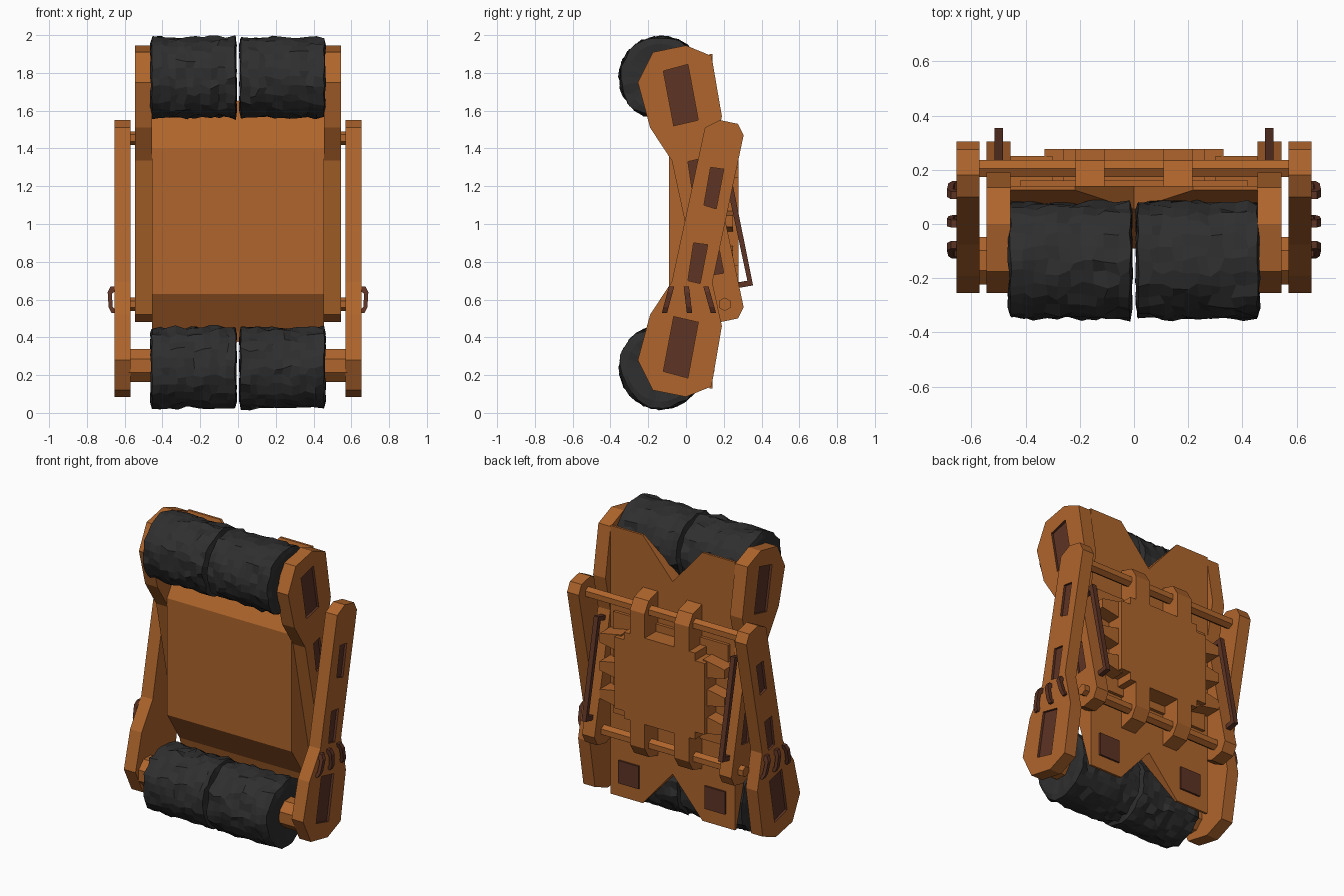
import bpy, bmesh, math, random

if "Cube" in bpy.data.objects:
    bpy.data.objects.remove(bpy.data.objects["Cube"])

random.seed(4)
MIRROR_Z = 2.03  # upper half is the lower half flipped: z -> 2.03 - z


def material(name, rgb):
    m = bpy.data.materials.new(name)
    m.diffuse_color = (*rgb, 1)
    m.use_nodes = True
    m.node_tree.nodes["Principled BSDF"].inputs["Base Color"].default_value = m.diffuse_color
    return m


ORANGE = material("orange_paint", (0.43, 0.13, 0.025))
BROWN = material("dark_brown", (0.11, 0.033, 0.018))
RUBBER = material("rubber", (0.028, 0.028, 0.028))


def make(name, verts, faces, mat):
    bm = bmesh.new()
    vs = [bm.verts.new(v) for v in verts]
    for f in faces:
        bm.faces.new([vs[i] for i in f])
    bmesh.ops.recalc_face_normals(bm, faces=bm.faces[:])
    me = bpy.data.meshes.new(name)
    bm.to_mesh(me)
    bm.free()
    me.materials.append(mat)
    ob = bpy.data.objects.new(name, me)
    bpy.context.collection.objects.link(ob)
    return ob


def prism(name, pts, axis, lo, hi, mat=ORANGE, s=1):
    """Extrude a profile: (y,z) points along x, or (x,z) points along y."""
    n = len(pts)
    place = (lambda p, t: (s * t, p[0], p[1])) if axis == "x" else (lambda p, t: (s * p[0], t, p[1]))
    verts = [place(p, t) for t in (lo, hi) for p in pts]
    faces = [range(n), range(n, 2 * n)]
    faces += [(i, (i + 1) % n, n + (i + 1) % n, n + i) for i in range(n)]
    return make(name, verts, faces, mat)


def box(name, x, y, z, mat=ORANGE, s=1):
    return prism(name, [(x[0], z[0]), (x[1], z[0]), (x[1], z[1]), (x[0], z[1])], "y", *y, mat, s)


def flip(pts):
    return [(a, MIRROR_Z - z) for a, z in pts]


def ngon(cy, cz, r, n):
    return [(cy + r * math.cos(2 * math.pi * (i + .5) / n),
             cz + r * math.sin(2 * math.pi * (i + .5) / n)) for i in range(n)]


def cut(ob, cutter):
    cutter.hide_render = True
    mod = ob.modifiers.new("cut", "BOOLEAN")
    mod.object = cutter
    mod.solver = "EXACT"
    mod.material_mode = "TRANSFER"
    bpy.context.view_layer.update()
    dg = bpy.context.evaluated_depsgraph_get()
    me = bpy.data.meshes.new_from_object(ob.evaluated_get(dg))
    ob.modifiers.clear()
    ob.data = me
    bpy.data.objects.remove(cutter)


# Main body: wedge-ended slab with a V notch at each end
half = [(0.14, 1.90), (0.125, 1.90), (0.04, 1.60), (-0.09, 1.40)]
body = prism("body", half + flip(half)[::-1], "x", -0.455, 0.455)
notch = [(-0.27, 1.96), (0.27, 1.96), (0, 1.65)]
for pts in (notch, flip(notch)):
    cut(body, prism("notch_cutter", pts, "y", -0.3, 0.3))

# Side arms: outer pair wide at the bottom, inner pair is the same shape flipped
ARM = [(0.0, 0.085), (-0.175, 0.12), (-0.255, 0.28), (-0.19, 0.52), (-0.075, 0.695),
       (0.10, 1.51), (0.18, 1.55), (0.275, 1.53), (0.305, 1.47), (0.14, 0.69),
       (0.19, 0.46), (0.135, 0.14)]
RECESSES = [
    [(0.13, 1.30), (0.20, 1.29), (0.16, 1.08), (0.095, 1.10)],
    [(0.04, 0.90), (0.115, 0.89), (0.075, 0.685), (0.01, 0.70)],
    [(-0.065, 0.51), (0.065, 0.48), (0.01, 0.185), (-0.12, 0.22)],
]
for s, side in ((1, "right"), (-1, "left")):
    for kind, x0, x1, f in (("outer", 0.57, 0.655, lambda p: p), ("inner", 0.455, 0.545, flip)):
        arm = prism(f"{kind}_arm_{side}", f(ARM), "x", x0, x1, ORANGE, s)
        for r in RECESSES:
            cut(arm, prism("recess_cutter", f(r), "x", x1 - 0.015, x1 + 0.05, BROWN, s))

    # Stub axle joining the lower wheel to the outer arm
    prism(f"axle_{side}", ngon(-0.135, 0.25, 0.095, 8), "x", 0.30, 0.58, ORANGE, s)

    # Three small clips on each outer arm
    clip = [(0.65, 0.67), (0.675, 0.67), (0.69, 0.64), (0.685, 0.56), (0.67, 0.53),
            (0.65, 0.53), (0.65, 0.55), (0.663, 0.56), (0.668, 0.63), (0.65, 0.645)]
    for i, (y, lean) in enumerate(((-0.095, 0.27), (0.01, -0.12), (0.125, -0.28))):
        ob = prism(f"clip_{side}_{i + 1}", clip, "y", y - 0.014, y + 0.014, BROWN, s)
        for v in ob.data.vertices:
            v.co.y += lean * (v.co.z - 0.6)

    # Slanted handle on the back of the inner arm
    prism(f"handle_{side}", [(0.27, 0.66), (0.355, 0.675), (0.225, 1.32), (0.14, 1.30),
                             (0.14, 1.27), (0.20, 1.285), (0.325, 0.70), (0.27, 0.69)],
          "x", 0.483, 0.515, BROWN, s)

    # Tapered fins beside the back panel
    for i, z in enumerate((0.83, 1.015, 1.20)):
        prism(f"fin_{side}_{i + 1}", [(0.30, z - 0.06), (0.455, z - 0.03), (0.455, z + 0.03),
                                      (0.30, z + 0.06)], "y", 0.13, 0.25, ORANGE, s)

    # Hooks that carry the panel on the cross rods
    hook = [(0.13, 1.20), (0.13, 1.56), (0.235, 1.53), (0.277, 1.46), (0.277, 1.20)]
    for pts, where in ((hook, "upper"), (flip(hook), "lower")):
        prism(f"{where}_hook_{side}", pts, "x", 0.108, 0.215, ORANGE, s)

    # Raised dark plate low on the back
    box(f"back_plate_{side}", (0.24, 0.39), (0.13, 0.152), (0.22, 0.37), BROWN, s)

# Back panel with stepped corners, on a base slab
corner = [(0.33, 1.25), (0.26, 1.25), (0.26, 1.30)]
right = corner[::-1] + flip(corner)
panel = right + [(-x, z) for x, z in right[::-1]]
prism("back_panel", panel, "y", 0.13, 0.277)
prism("back_base", [(-0.42, 0.68), (0.42, 0.68), (0.42, 1.35), (-0.42, 1.35)], "y", 0.13, 0.16)

# Cross rods between the outer arms
for where, z in (("upper", 1.455), ("lower", 0.575)):
    prism(f"{where}_cross_rod", ngon(0.205, z, 0.036, 6), "x", -0.58, 0.58)


# Rough wheels: jittered rings with chunky tread
def wheel(name, s, zc):
    n, rows = 28, 11
    rings = [(0.012, 0.09), (0.008, 0.18)]
    rings += [(0.015 + 0.44 * i / (rows - 1), 0.213) for i in range(rows)]
    rings += [(0.463, 0.18), (0.458, 0.09)]
    verts, faces = [], []
    for k, (x, r) in enumerate(rings):
        tread = r > 0.2
        for j in range(n):
            a = 2 * math.pi * (j + random.uniform(-0.3, 0.3)) / n
            rr = r + (random.choice((-0.007, 0, 0.006)) + random.uniform(-0.007, 0.008) if tread else 0)
            dx = random.uniform(-0.012, 0.012) if 2 < k < len(rings) - 3 else random.uniform(-0.004, 0.004)
            verts.append((s * (x + dx), -0.133 + rr * math.cos(a), zc + rr * math.sin(a)))
    for k in range(len(rings) - 1):
        for j in range(n):
            a, b = k * n + j, k * n + (j + 1) % n
            faces.append((a, b, b + n, a + n))
    faces += [range(n), range(len(verts) - n, len(verts))]
    make(name, verts, faces, RUBBER)


for s, side in ((1, "right"), (-1, "left")):
    wheel(f"lower_wheel_{side}", s, 0.24)
    wheel(f"upper_wheel_{side}", s, 1.775)
